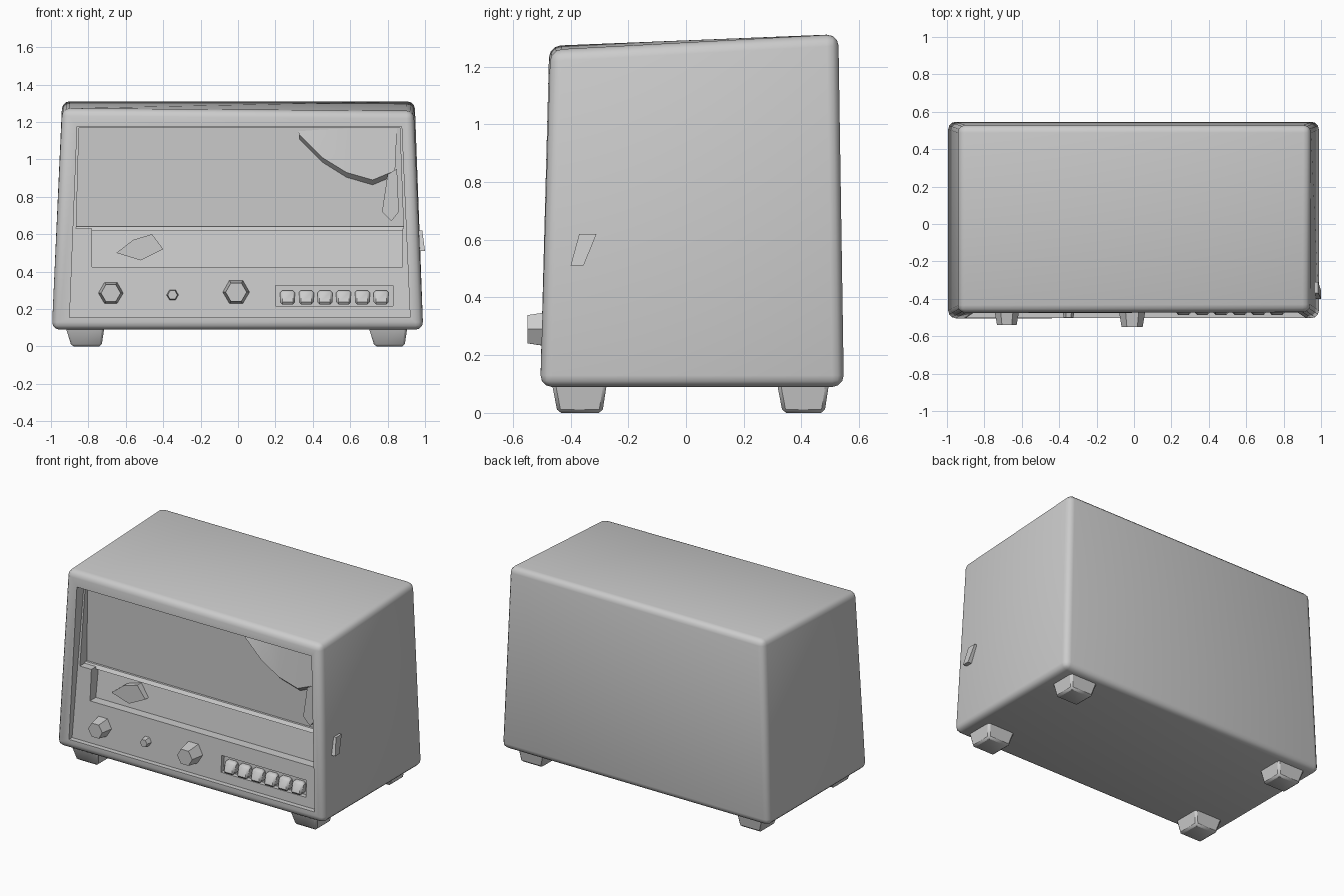
import bpy, bmesh, math
from mathutils import Vector

if "Cube" in bpy.data.objects:
    bpy.data.objects.remove(bpy.data.objects["Cube"])

grey = bpy.data.materials.new("plain grey")
grey.diffuse_color = (0.6, 0.6, 0.6, 1)
grey.use_nodes = True
grey.node_tree.nodes["Principled BSDF"].inputs["Base Color"].default_value = grey.diffuse_color


def finish(bm, name, smooth=True):
    bmesh.ops.recalc_face_normals(bm, faces=bm.faces[:])
    me = bpy.data.meshes.new(name)
    bm.to_mesh(me)
    bm.free()
    me.materials.append(grey)
    ob = bpy.data.objects.new(name, me)
    bpy.context.collection.objects.link(ob)
    if smooth:
        bpy.ops.object.select_all(action='DESELECT')
        ob.select_set(True)
        bpy.context.view_layer.objects.active = ob
        bpy.ops.object.shade_smooth_by_angle(angle=math.radians(40))
    return ob


def block(name, corners, bevel=0, segments=2, smooth=True):
    """Six-sided block: four bottom corners, then the four above them."""
    bm = bmesh.new()
    v = [bm.verts.new(c) for c in corners]
    for f in ((0, 1, 2, 3), (4, 5, 6, 7), (0, 1, 5, 4),
              (1, 2, 6, 5), (2, 3, 7, 6), (3, 0, 4, 7)):
        bm.faces.new([v[i] for i in f])
    bmesh.ops.recalc_face_normals(bm, faces=bm.faces[:])
    if bevel:
        bmesh.ops.bevel(bm, geom=bm.edges[:], offset=bevel, segments=segments,
                        profile=0.5, affect='EDGES')
    return finish(bm, name, smooth)


def taper(x0, x1, y0, y1, z, x2, x3, y2, y3, zt):
    return [(x0, y0, z), (x1, y0, z), (x1, y1, z), (x0, y1, z),
            (x2, y2, zt), (x3, y2, zt), (x3, y3, zt), (x2, y3, zt)]


def cut(ob, name, corners):
    cutter = block(name, corners, smooth=False)
    cutter.hide_render = True
    cutter.hide_set(True)
    m = ob.modifiers.new(name, 'BOOLEAN')
    m.operation = 'DIFFERENCE'
    m.solver = 'EXACT'
    m.object = cutter


def panel(name, outline, y, depth):
    """Flat outline in x and z, extruded backwards."""
    bm = bmesh.new()
    f = bm.faces.new([bm.verts.new((x, y, z)) for x, z in outline])
    r = bmesh.ops.extrude_face_region(bm, geom=[f])
    for e in r['geom']:
        if isinstance(e, bmesh.types.BMVert):
            e.co.y += depth
    return finish(bm, name, False)


# cabinet: tapers upward, top rises toward the back, front right corner sags
c = taper(-0.995, 0.99, -0.505, 0.547, 0.09, -0.94, 0.945, -0.474, 0.528, 1.312)
c[4], c[5] = (-0.94, -0.474, 1.272), (0.94, -0.47, 1.258)
cabinet = block("cabinet", c, bevel=0.04, segments=3)

# framed front opening: leaning control panel, deeper grille and dial slot
cut(cabinet, "opening_cutter",
    taper(-0.90, 0.92, -0.8, -0.47, 0.155, -0.86, 0.875, -0.8, -0.40, 1.175))
cut(cabinet, "grille_cutter",
    taper(-0.865, 0.885, -0.8, -0.365, 0.63, -0.85, 0.865, -0.8, -0.375, 1.168))
cut(cabinet, "dial_slot_cutter",
    taper(-0.78, 0.88, -0.8, -0.39, 0.425, -0.78, 0.88, -0.8, -0.36, 0.635))

# thin ledge between grille and dial slot
block("dial_ledge", taper(-0.87, 0.89, -0.395, -0.34, 0.618,
                          -0.87, 0.89, -0.38, -0.34, 0.64))

# feet, tapering down
for side in (-1, 1):
    for name, y0, y1 in (("front", -0.47, -0.27), ("back", 0.31, 0.50)):
        cx = 0.81 * side
        block(f"{name}_foot_{'left' if side < 0 else 'right'}",
              taper(cx - 0.08, cx + 0.08, y0 + 0.025, y1 - 0.02, 0.0,
                    cx - 0.12, cx + 0.10, y0, y1, 0.13), 0.012, 1)

# control knobs, faceted with a narrower face
for name, x, z, r, front in (("left_knob", -0.68, 0.285, 0.07, -0.54),
                             ("small_knob", -0.35, 0.275, 0.035, -0.50),
                             ("centre_knob", -0.01, 0.29, 0.075, -0.55)):
    bm = bmesh.new()
    bmesh.ops.create_cone(bm, cap_ends=True, segments=6, radius1=r,
                          radius2=r * 0.75, depth=-front - 0.44)
    for v in bm.verts:
        v.co = Vector((x + v.co.y, (front - 0.44) / 2 - v.co.z, z + v.co.x))
    finish(bm, name, False)

# push-button strip: shallow slot with a row of keys
cut(cabinet, "button_slot_cutter",
    taper(0.20, 0.83, -0.8, -0.435, 0.215, 0.20, 0.83, -0.8, -0.43, 0.325))
for i in range(6):
    x = 0.225 + i * 0.1
    block(f"push_button_{i + 1}",
          taper(x, x + 0.08, -0.49, -0.42, 0.225,
                x, x + 0.08, -0.465, -0.42, 0.30), 0.012, 1)

# dial pointer in the slot
panel("dial_pointer", [(-0.65, 0.50), (-0.52, 0.46), (-0.40, 0.52),
                       (-0.46, 0.60), (-0.56, 0.57)], -0.41, 0.05)

# sagging flap in the upper right of the grille: a swept curved strip
bm = bmesh.new()
top = [(0.32, 1.15), (0.45, 1.16), (0.60, 1.165), (0.75, 1.165), (0.85, 1.165)]
low = [(0.33, 1.13), (0.45, 1.01), (0.58, 0.93), (0.72, 0.89), (0.84, 0.94)]
a = [bm.verts.new((x, -0.38, z)) for x, z in top]
b = [bm.verts.new((x, -0.40, z)) for x, z in low]
d = [bm.verts.new((x, -0.365, z - 0.03)) for x, z in low]
for p, q in ((a, b), (b, d)):
    for i in range(4):
        bm.faces.new((p[i], p[i + 1], q[i + 1], q[i]))
finish(bm, "sagging_flap")
panel("flap_tip", [(0.80, 0.92), (0.77, 0.72), (0.82, 0.67),
                   (0.86, 0.72), (0.85, 0.95)], -0.41, 0.05)

# small tab on the right side
block("side_tab", taper(0.95, 1.0, -0.40, -0.355, 0.51,
                        0.95, 0.985, -0.37, -0.31, 0.62))
